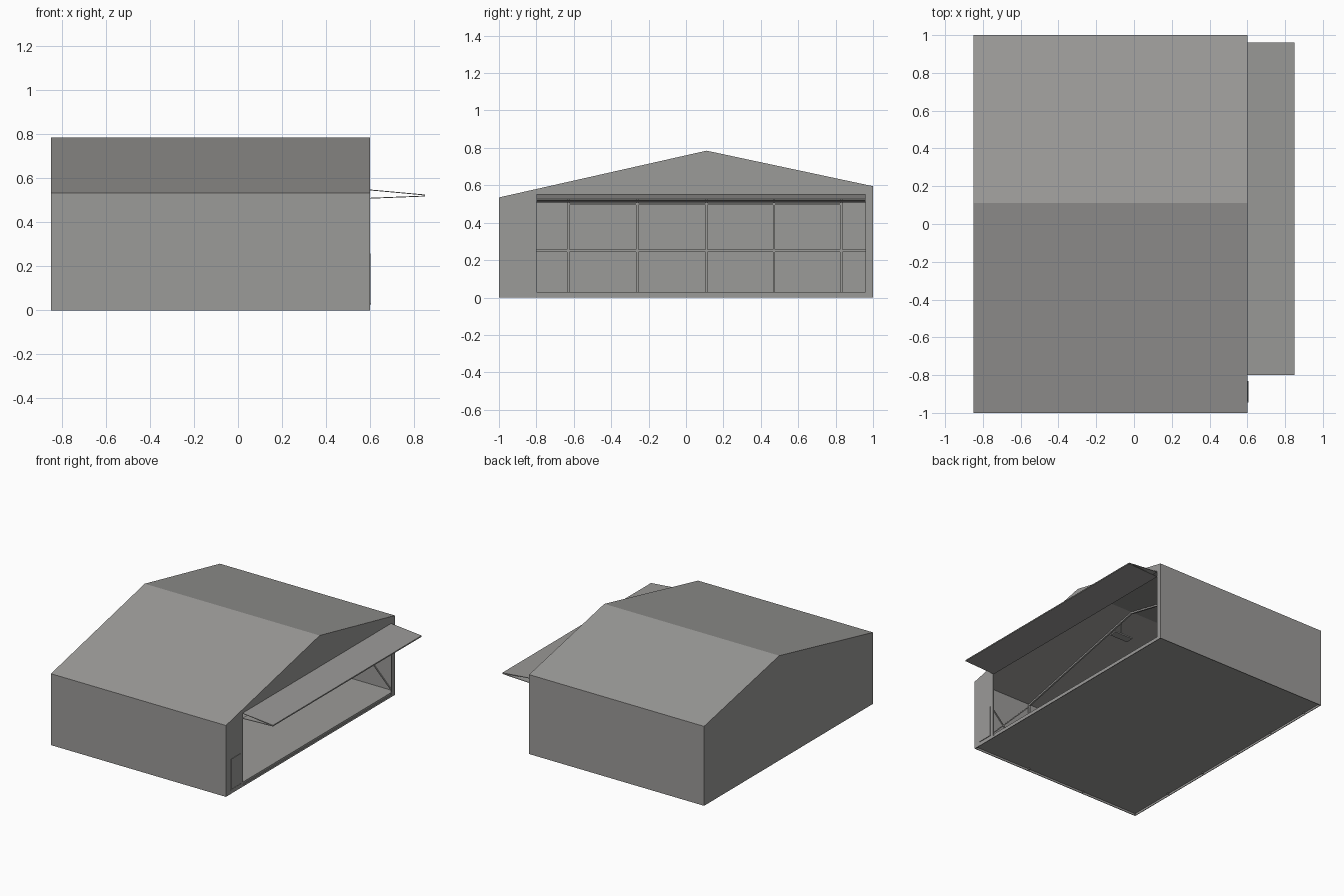
import bpy
import bmesh
from mathutils import Vector

if "Cube" in bpy.data.objects:
    bpy.data.objects.remove(bpy.data.objects["Cube"])

# One sheet-metal grey for the whole hangar
grey = bpy.data.materials.new("warm_grey")
grey.diffuse_color = (0.33, 0.325, 0.315, 1)
grey.use_nodes = True
grey.node_tree.nodes["Principled BSDF"].inputs["Base Color"].default_value = grey.diffuse_color

X0, X1 = -0.85, 0.60            # back and door ends
RY, RZ = 0.11, 0.785            # ridge
EF, EB = 0.535, 0.595           # eave heights, front and back
T = 0.005                       # sheet thickness


def roof_z(y):
    if y < RY:
        return EF + (RZ - EF) * (y + 1) / (RY + 1)
    return EB + (RZ - EB) * (1 - y) / (1 - RY)


def finish(name, bm):
    bmesh.ops.recalc_face_normals(bm, faces=bm.faces)
    me = bpy.data.meshes.new(name)
    bm.to_mesh(me)
    bm.free()
    me.materials.append(grey)
    ob = bpy.data.objects.new(name, me)
    bpy.context.collection.objects.link(ob)
    return ob


def add_prism(bm, pts, direction):
    f = bm.faces.new([bm.verts.new(p) for p in pts])
    r = bmesh.ops.extrude_face_region(bm, geom=[f])
    vs = [v for v in r["geom"] if isinstance(v, bmesh.types.BMVert)]
    bmesh.ops.translate(bm, vec=Vector(direction), verts=vs)


def prism(name, pts, direction):
    bm = bmesh.new()
    add_prism(bm, pts, direction)
    return finish(name, bm)


def box(name, x0, x1, y0, y1, z0, z1):
    return prism(name, [(x0, y0, z0), (x1, y0, z0), (x1, y1, z0), (x0, y1, z0)],
                 (0, 0, z1 - z0))


def bars(name, segments, w=0.012):
    """Square bars between point pairs, joined in one object."""
    bm = bmesh.new()
    for a, b in segments:
        a, b = Vector(a), Vector(b)
        d = (b - a).normalized()
        side = d.cross(Vector((0, 0, 1)))
        if side.length < 0.01:
            side = Vector((1, 0, 0))
        s = side.normalized() * w / 2
        u = d.cross(s)
        add_prism(bm, [a + s + u, a - s + u, a - s - u, a + s - u], b - a)
    return finish(name, bm)


def gable(x):
    return [(x, -1, 0), (x, 1, 0), (x, 1, EB), (x, RY, RZ), (x, -1, EF)]


# Walls and roof
box("front_wall", X0, X1, -1, -1 + T, 0, EF)
box("back_wall", X0, X1, 1 - T, 1, 0, EB)
prism("left_gable", gable(X0), (T, 0, 0))
right = prism("right_gable", gable(X1), (-T, 0, 0))
prism("roof", [(X0, -1, EF), (X0, RY, RZ), (X0, 1, EB),
               (X0, 1, EB - T), (X0, RY, RZ - T), (X0, -1, EF - T)], (X1 - X0, 0, 0))

# Big door opening cut into the right gable
cut = box("opening_cutter", X1 - 0.05, X1 + 0.05, -0.80, 0.96, 0.015, 0.552)
cut.hide_render = True
cut.hide_set(True)
mod = right.modifiers.new("opening", "BOOLEAN")
mod.operation = "DIFFERENCE"
mod.solver = "EXACT"
mod.object = cut

# Floor slab
box("floor", X0 + T, X1 - T, -1 + T, 1 - T, 0.015, 0.03)

# Folded door: two thin leaves meeting at the outer edge
for name, za, zb in (("upper_door_leaf", 0.550, 0.527), ("lower_door_leaf", 0.512, 0.522)):
    prism(name, [(X1 - 0.004, -0.80, za), (0.85, -0.80, zb),
                 (0.85, -0.80, zb - 0.004), (X1 - 0.004, -0.80, za - 0.004)], (0, 1.76, 0))

# Small side door with its sill
box("side_door", X1, X1 + 0.003, -0.94, -0.83, 0.035, 0.26)
box("side_door_sill", X1, X1 + 0.005, -0.945, -0.83, 0.028, 0.035)

# Portal frames: columns and rafters
for i, x in enumerate((X0 + 0.012, -0.367, 0.117, X1 - 0.012)):
    f, b, r = EF - 0.015, EB - 0.015, RZ - 0.015
    bars(f"portal_frame_{i + 1}", [
        ((x, -0.988, 0.008), (x, -0.988, f)), ((x, 0.988, 0.008), (x, 0.988, b)),
        ((x, -0.988, f), (x, RY, r)), ((x, RY, r), (x, 0.988, b))])

# Posts and rails on the left gable
xp = X0 + 0.012
bars("gable_posts", [((xp, y, 0.008), (xp, y, roof_z(y) - 0.012))
                     for y in (-0.63, -0.26, 0.11, 0.47, 0.83)])
bars("gable_rails", [((xp, -0.99, 0.25), (xp, 0.99, 0.25)),
                     ((xp, -0.63, 0.50), (xp, 0.83, 0.50))])

# Cross braces on the side walls by the door
for name, y in (("front_brace", -0.985), ("back_brace", 0.985)):
    bars(name, [((0.117, y, 0.03), (0.588, y, 0.51)),
                ((0.117, y, 0.51), (0.588, y, 0.03))], 0.007)

# Hanging ceiling light
bars("light_rod", [((0.117, 0, 0.75), (0.117, 0, 0.64))], 0.006)
box("ceiling_light", 0.04, 0.19, -0.03, 0.03, 0.63, 0.64)
